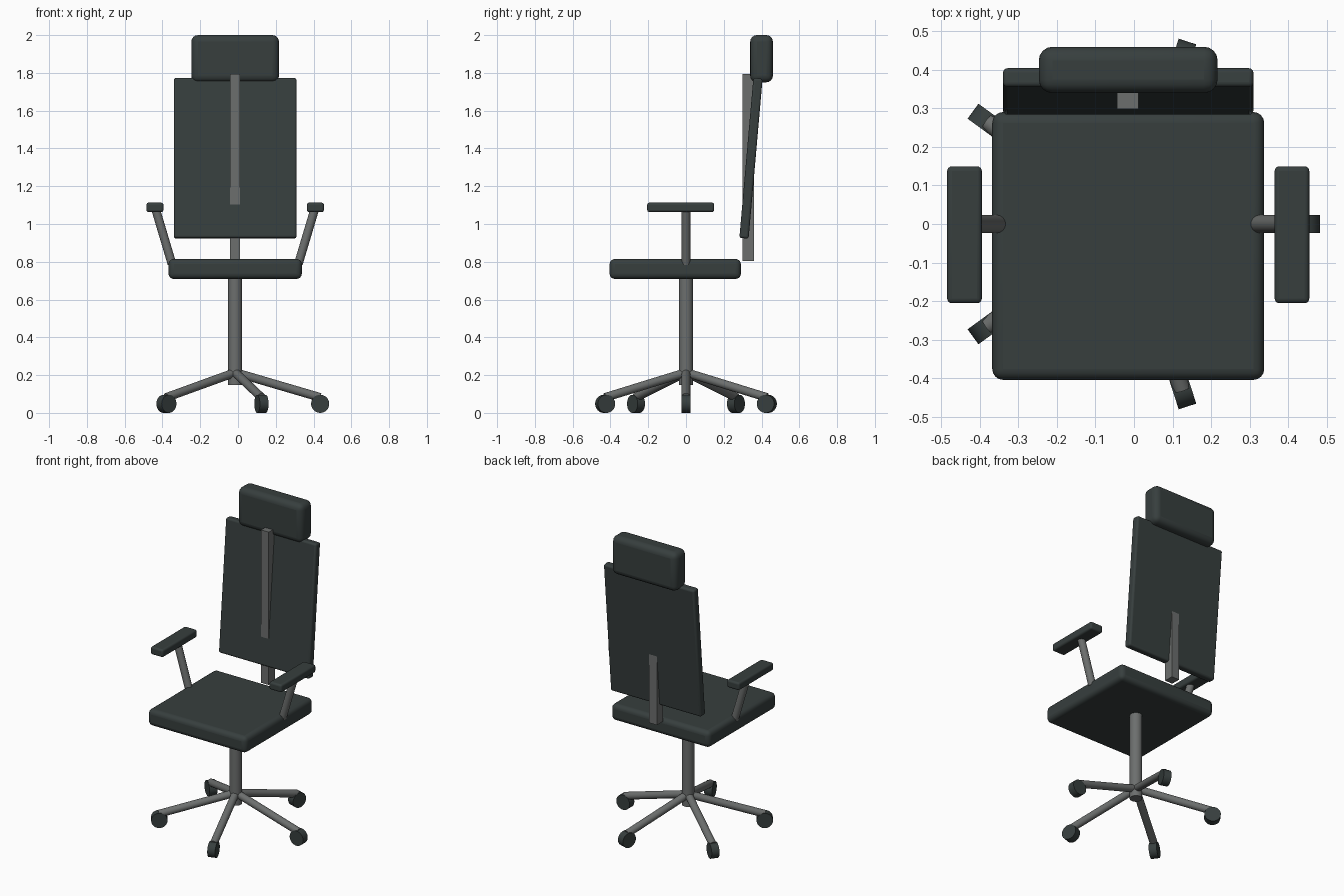
import bpy
from math import radians, cos, sin
from mathutils import Vector

if "Cube" in bpy.data.objects:
    bpy.data.objects.remove(bpy.data.objects["Cube"])

CX = -0.015  # middle of the chair across its width


def material(name, colour):
    mat = bpy.data.materials.new(name)
    mat.use_nodes = True
    mat.diffuse_color = colour
    mat.node_tree.nodes["Principled BSDF"].inputs["Base Color"].default_value = colour
    return mat


dark = material("dark_upholstery", (0.038, 0.049, 0.048, 1))
metal = material("grey_metal", (0.15, 0.158, 0.155, 1))


def finish(name, mat):
    ob = bpy.context.object
    ob.name = name
    ob.data.materials.append(mat)
    bpy.ops.object.shade_smooth_by_angle(angle=radians(35))
    return ob


def box(name, centre, size, mat, bevel=0.0, tilt=0.0):
    """Box with optional rounded edges, tilted about x."""
    bpy.ops.mesh.primitive_cube_add(size=1, location=centre)
    ob = bpy.context.object
    ob.scale = size
    bpy.ops.object.transform_apply(location=False, rotation=False, scale=True)
    ob.rotation_euler.x = tilt
    if bevel:
        mod = ob.modifiers.new("rounded_edges", "BEVEL")
        mod.width = bevel
        mod.segments = 4
    return finish(name, mat)


def rod(name, start, end, radius, mat):
    """Cylinder between two points."""
    a, b = Vector(start), Vector(end)
    bpy.ops.mesh.primitive_cylinder_add(vertices=32, radius=radius,
                                        depth=(b - a).length, location=(a + b) / 2)
    bpy.context.object.rotation_euler = (b - a).to_track_quat("Z", "Y").to_euler()
    return finish(name, mat)


# Seat, backrest and headrest
box("seat", (CX, -0.057, 0.762), (0.706, 0.695, 0.106), dark, 0.028)
box("backrest", (CX, 0.344, 1.348), (0.65, 0.049, 0.85), dark, 0.012, radians(-5))
box("headrest", (CX, 0.4, 1.875), (0.464, 0.12, 0.25), dark, 0.035)

# Upright bar holding the backrest
box("back_support", (CX - 0.001, 0.329, 1.3), (0.055, 0.062, 0.99), metal)

# Armrests on slanted posts
for side, label in ((1, "left"), (-1, "right")):
    box(label + "_armrest", (CX + side * 0.425, -0.028, 1.088),
        (0.09, 0.355, 0.05), dark, 0.012)
    rod(label + "_armrest_post", (CX + side * 0.335, 0, 0.79),
        (CX + side * 0.42, 0, 1.075), 0.023, metal)

# Central column
rod("column", (CX, 0, 0.147), (CX, 0, 0.73), 0.037, metal)

# Five base legs, each ending in a wheel
for i in range(5):
    angle = radians(72 * i)
    out = Vector((cos(angle), sin(angle), 0))
    across = Vector((-sin(angle), cos(angle), 0)) * 0.024
    hub = Vector((CX, 0, 0.214))
    centre = Vector((CX, 0, 0.048)) + out * 0.45
    rod(f"base_leg_{i + 1}", hub, centre + Vector((0, 0, 0.034)), 0.023, metal)
    rod(f"wheel_{i + 1}", centre - across, centre + across, 0.048, dark)
